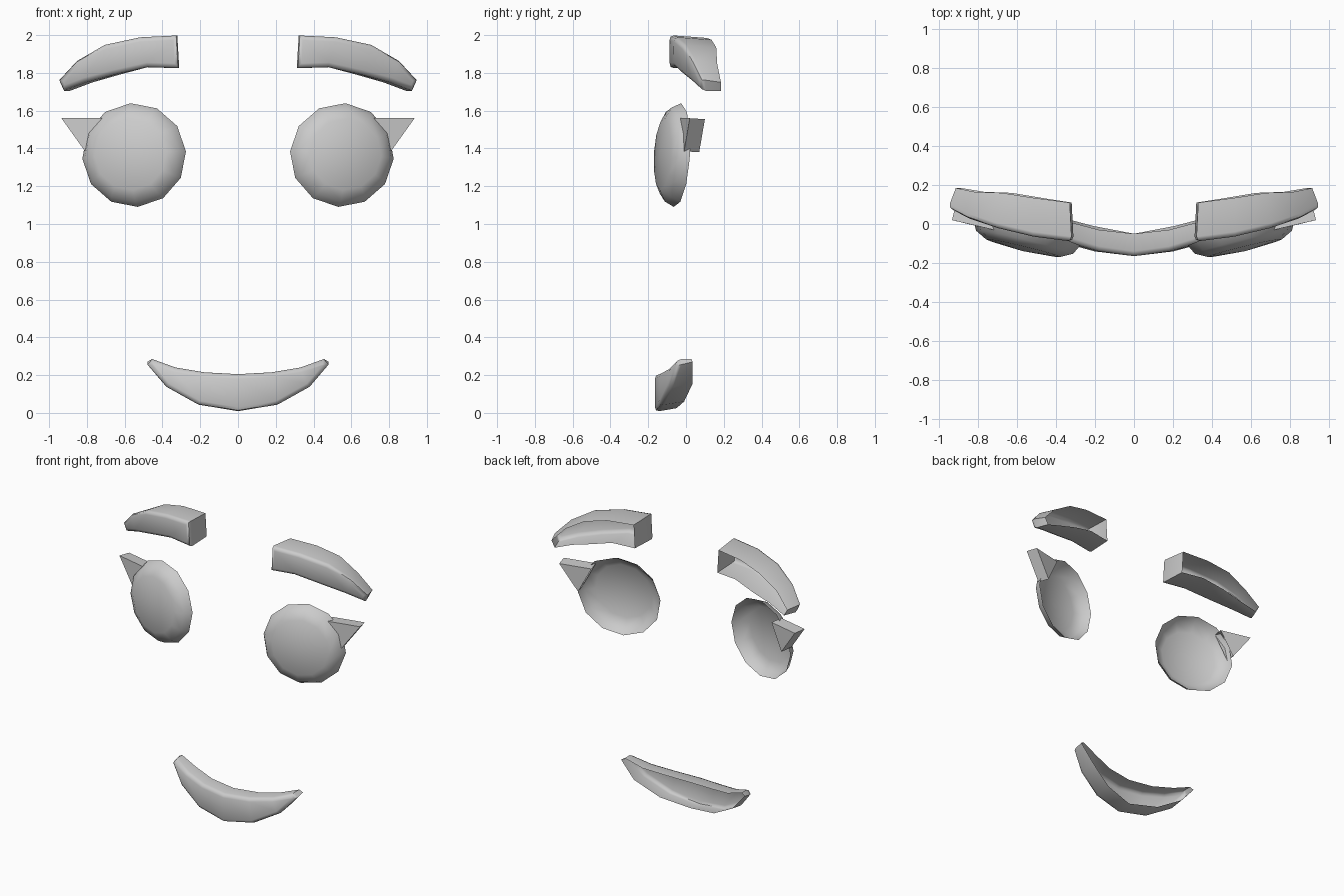
import bpy, bmesh, math
from mathutils import Vector

if "Cube" in bpy.data.objects:
    bpy.data.objects.remove(bpy.data.objects["Cube"])


def finish(name, bm, mirrored, angle=50):
    bmesh.ops.recalc_face_normals(bm, faces=bm.faces)
    me = bpy.data.meshes.new(name)
    bm.to_mesh(me)
    bm.free()
    ob = bpy.data.objects.new(name, me)
    bpy.context.collection.objects.link(ob)
    bpy.ops.object.select_all(action='DESELECT')
    ob.select_set(True)
    bpy.context.view_layer.objects.active = ob
    bpy.ops.object.shade_smooth_by_angle(angle=math.radians(angle))
    if mirrored:
        mod = ob.modifiers.new("mirror", 'MIRROR')
        mod.use_mirror_merge = False
    return ob


def strip_shell(name, stations, bevel, mirrored):
    """Curved strip, open at the back. Each station holds four corners:
    back top, front top, front bottom, back bottom."""
    bm = bmesh.new()
    rows = [[bm.verts.new(p) for p in s] for s in stations]
    front = []
    for a, b in zip(rows, rows[1:]):
        for i in range(3):
            f = bm.faces.new((a[i], a[i + 1], b[i + 1], b[i]))
            if i == 1:
                front.append(f)
    for r in (rows[0], rows[-1]):
        bm.faces.new(r)
    # round the border of the front
    rim = [e for e in bm.edges if sum(f in front for f in e.link_faces) == 1]
    bmesh.ops.bevel(bm, geom=rim, offset=bevel, segments=2, profile=0.5,
                    affect='EDGES', clamp_overlap=True)
    return finish(name, bm, mirrored)


# eyebrows
brow = [  # x top, z top, x bottom, z bottom, y front, back shift x, y back
    (.32, 2.00, .31, 1.825, -.09, .01, .11),
    (.52, 1.99, .48, 1.83, -.065, .0, .135),
    (.71, 1.95, .66, 1.79, -.02, -.03, .16),
    (.86, 1.865, .81, 1.75, .03, -.04, .165),
    (.955, 1.765, .93, 1.705, .08, -.04, .185)]
strip_shell("eyebrow", [
    [(xt + dx, yb, zt - .015), (xt, yf, zt), (xb, yf, zb), (xb + dx, yb, zb)]
    for xt, zt, xb, zb, yf, dx, yb in brow], .025, True)

# mouth
half = [  # x top, z top, x bottom, z bottom, y front, y back top, y back bottom
    (.0, .205, .0, .005, -.175, -.05, -.05),
    (.18, .215, .21, .04, -.15, -.03, -.01),
    (.33, .24, .38, .135, -.105, .01, .035),
    (.455, .285, .48, .25, -.06, .03, .035)]
full = [(-1, h) for h in reversed(half[1:])] + [(1, h) for h in half]
strip_shell("mouth", [
    [(s * xt, yt, zt), (s * xt, yf + .01, zt), (s * xb, yf + .01, zb), (s * xb, yb, zb + .02)]
    for s, (xt, zt, xb, zb, yf, yt, yb) in full], .025, False)

# eyes: shallow twelve-sided domes, turned outwards and open at the back
bm = bmesh.new()
centre = Vector((.55, -.045, 1.365))
normal = Vector((.23, -.97, .05))
rings = []
for r, d in ((.275, 0), (.25, .05), (.19, .082)):
    ring = []
    for k in range(12):
        a = math.radians(176 - 30 * k)
        x, z = r * math.cos(a), r * math.sin(a)
        ring.append(bm.verts.new(centre + Vector((x, .24 * x + .055 * z, z)) + normal * d))
    rings.append(ring)
tip = bm.verts.new(centre + normal * .097)
for k in range(12):
    n = (k + 1) % 12
    for a, b in zip(rings, rings[1:]):
        bm.faces.new((a[k], a[n], b[n], b[k]))
    bm.faces.new((rings[-1][k], rings[-1][n], tip))
finish("eye", bm, True)

# eyelashes: triangular wedges behind the outer edge of each eye
bm = bmesh.new()
tri = [Vector(p) for p in ((.72, -.03, 1.56), (.935, .02, 1.56), (.81, -.01, 1.385))]
f = [bm.verts.new(p) for p in tri]
b = [bm.verts.new(p + Vector((-.02, .08, -.005))) for p in tri]
bm.faces.new(f)
bm.faces.new(b[::-1])
for i, j in ((0, 1), (1, 2)):
    bm.faces.new((f[i], b[i], b[j], f[j]))
finish("eyelash", bm, True, 30)
